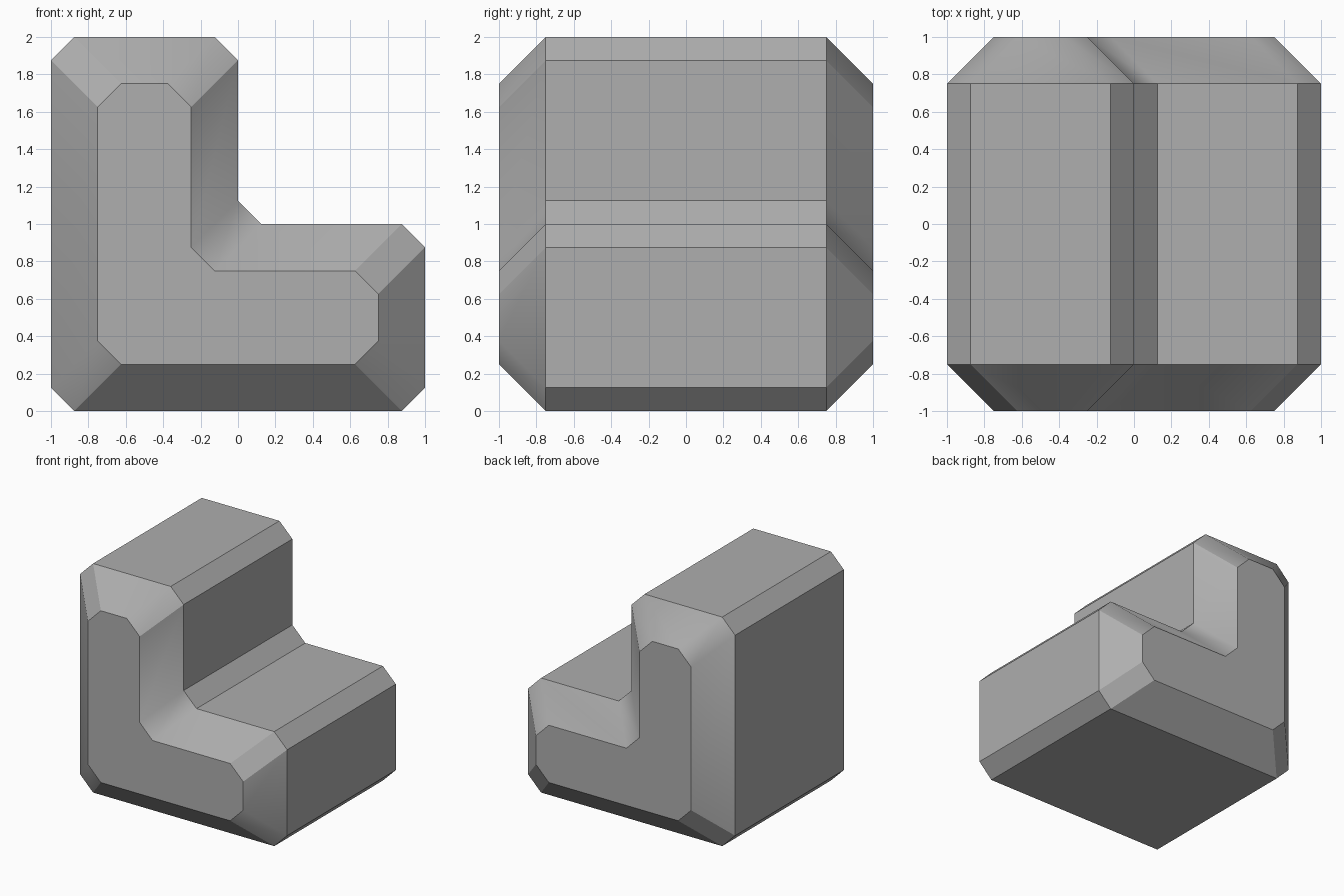
import bpy
import bmesh
import math

cube = bpy.data.objects.get("Cube")
if cube:
    bpy.data.objects.remove(cube, do_unlink=True)

CHAMFER = 0.125   # cut on each corner of the L profile
BEVEL = 0.25      # slope around the front and back faces
# Corner creases that stay hard, by profile point, on each sloped border
HARD_FRONT = (1, 2, 4, 5, 8, 10, 11)
HARD_BACK = (0, 1, 2, 3, 4, 8)


def l_profile(inset):
    """L outline in x and z, moved inward and with every corner cut."""
    lo, hi, mid = -1 + inset, 1 - inset, -inset
    base, top, step = inset, 2 - inset, 1 - inset
    corners = [(lo, base), (hi, base), (hi, step), (mid, step), (mid, top), (lo, top)]
    points = []
    for i, (x, z) in enumerate(corners):
        for nx, nz in (corners[i - 1], corners[(i + 1) % len(corners)]):
            length = math.hypot(nx - x, nz - z)
            points.append((x + (nx - x) * CHAMFER / length,
                           z + (nz - z) * CHAMFER / length))
    return points


# Loft the profile from the front face to the back face
bm = bmesh.new()
rings = []
for y, inset in ((-1, BEVEL), (BEVEL - 1, 0), (1 - BEVEL, 0), (1, BEVEL)):
    rings.append([bm.verts.new((x, y, z)) for x, z in l_profile(inset)])
bm.faces.new(rings[0])
bm.faces.new(rings[-1][::-1])
for a, b in zip(rings, rings[1:]):
    for i in range(len(a)):
        j = (i + 1) % len(a)
        bm.faces.new((a[i], b[i], b[j], a[j]))
bmesh.ops.recalc_face_normals(bm, faces=bm.faces)

# Keep the chosen corner creases hard
for outer, inner, hard in ((rings[0], rings[1], HARD_FRONT),
                           (rings[3], rings[2], HARD_BACK)):
    for i in hard:
        bm.edges.get((outer[i], inner[i])).smooth = False

mesh = bpy.data.meshes.new("step_block")
bm.to_mesh(mesh)
bm.free()
block = bpy.data.objects.new("step_block", mesh)
bpy.context.collection.objects.link(block)

# Plain grey material
grey = bpy.data.materials.new("mid_grey")
grey.use_nodes = True
colour = (0.425, 0.425, 0.425, 1)
grey.diffuse_color = colour
grey.node_tree.nodes["Principled BSDF"].inputs["Base Color"].default_value = colour
mesh.materials.append(grey)

# Soften the remaining shallow corner creases
bpy.ops.object.select_all(action="DESELECT")
block.select_set(True)
bpy.context.view_layer.objects.active = block
bpy.ops.object.shade_smooth_by_angle(angle=math.radians(31), keep_sharp_edges=True)
